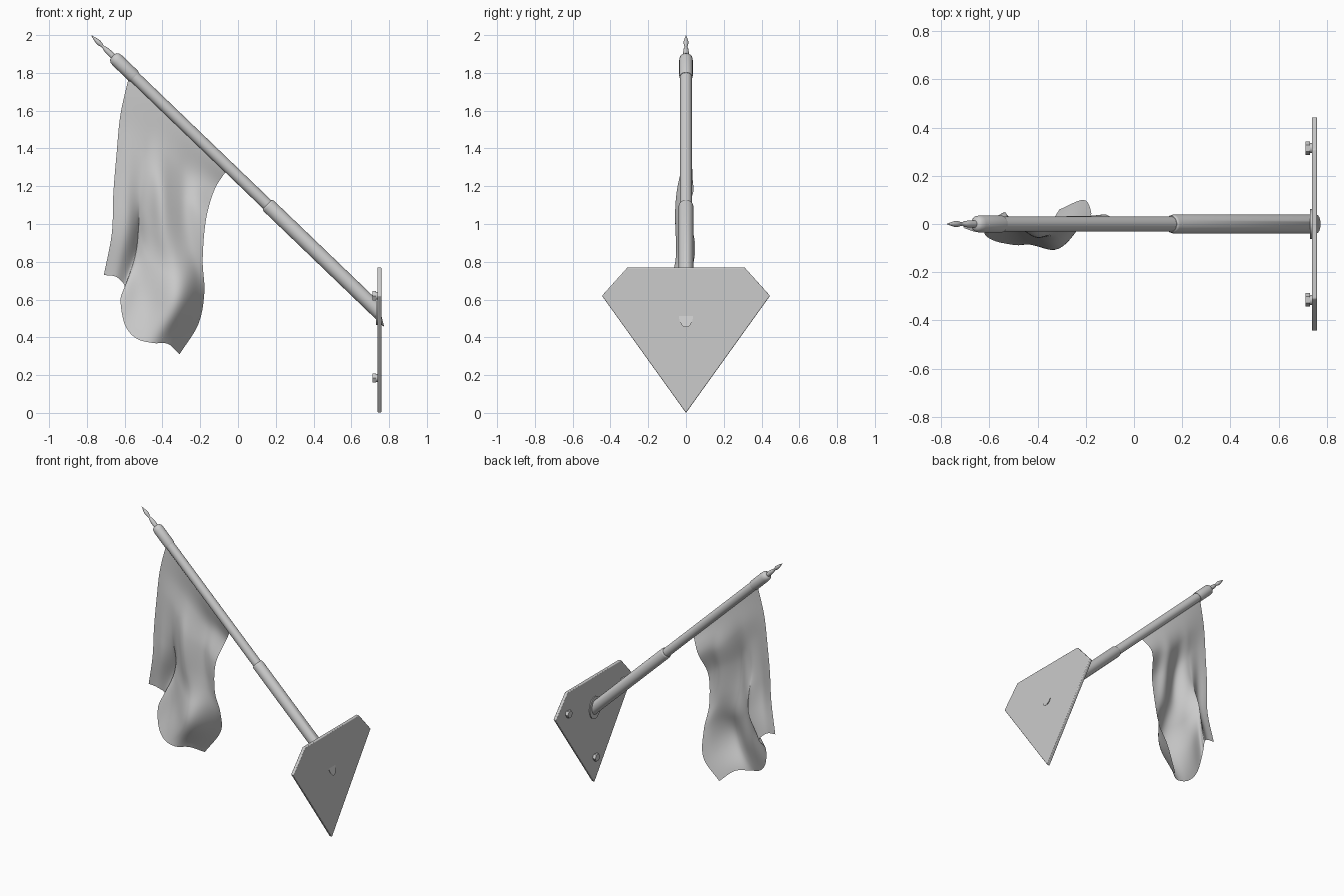
import bpy, bmesh, math
from mathutils import Vector, Matrix

if "Cube" in bpy.data.objects:
    bpy.data.objects.remove(bpy.data.objects["Cube"])

ORIGIN = Vector((0.155, 0, 1.103))              # upper end of the sleeve, on the pole axis
AXIS = Vector((-0.721, 0, 0.693)).normalized()


def make(name, bm, angle=35):
    bmesh.ops.recalc_face_normals(bm, faces=bm.faces)
    me = bpy.data.meshes.new(name)
    bm.to_mesh(me)
    bm.free()
    ob = bpy.data.objects.new(name, me)
    bpy.context.collection.objects.link(ob)
    bpy.ops.object.select_all(action='DESELECT')
    ob.select_set(True)
    bpy.context.view_layer.objects.active = ob
    bpy.ops.object.shade_smooth_by_angle(angle=math.radians(angle))
    return ob


def lathe(name, profile, oblique_start=False, n=32):
    """Revolve (distance along pole, radius) pairs around the pole axis."""
    bm = bmesh.new()
    side, up = Vector((0, 1, 0)), AXIS.cross(Vector((0, 1, 0)))
    rings = []
    for i, (t, r) in enumerate(profile):
        ring = []
        for k in range(n):
            a = 2 * math.pi * k / n
            p = ORIGIN + AXIS * t + (side * math.cos(a) + up * math.sin(a)) * r
            if oblique_start and i == 0:        # nearly vertical cut behind the plate
                cut = Vector((1, 0, 0.25))
                p += AXIS * ((0.888 - cut.dot(p)) / cut.dot(AXIS))
            ring.append(bm.verts.new(p))
        rings.append(ring)
    for a, b in zip(rings, rings[1:]):
        for k in range(n):
            bm.faces.new((a[k], a[(k + 1) % n], b[(k + 1) % n], b[k]))
    bm.faces.new(rings[0])
    bm.faces.new(rings[-1])
    return make(name, bm)


def disc_x(bm, x0, x1, y, z, r, n):
    """Cylinder lying along x."""
    m = Matrix.Translation(((x0 + x1) / 2, y, z)) @ Matrix.Rotation(math.pi / 2, 4, 'Y')
    return bmesh.ops.create_cone(bm, cap_ends=True, segments=n, radius1=r, radius2=r,
                                 depth=x1 - x0, matrix=m)['verts']


# Pole parts
lathe("sleeve", [(-0.85, 0.039), (-0.012, 0.039), (-0.004, 0.037), (0, 0.033), (0, 0.029)], True)
lathe("pole", [(-0.05, 0.031), (1.0, 0.031)])
lathe("pole_cap", [(0.975, 0.03), (0.975, 0.034), (0.985, 0.036), (1.10, 0.036),
                   (1.12, 0.033), (1.13, 0.025), (1.135, 0.012)])
lathe("finial", [(1.12, 0.015), (1.165, 0.015), (1.19, 0.012), (1.203, 0.007), (1.212, 0.008),
                 (1.228, 0.012), (1.242, 0.013), (1.262, 0.009), (1.292, 0.001)], n=20)

# Wall plate
bm = bmesh.new()
outline = [(0, 0), (0.445, 0.62), (0.31, 0.77), (-0.31, 0.77), (-0.445, 0.62)]
face = bm.faces.new([bm.verts.new((0.738, y, z)) for y, z in outline])
ext = bmesh.ops.extrude_face_region(bm, geom=[face])
bmesh.ops.translate(bm, vec=(0.022, 0, 0),
                    verts=[v for v in ext['geom'] if isinstance(v, bmesh.types.BMVert)])
plate = make("wall_plate", bm)
bev = plate.modifiers.new("bevel", 'BEVEL')
bev.width, bev.segments = 0.005, 3

# Oval flange where the sleeve meets the plate
bm = bmesh.new()
vs = disc_x(bm, 0.731, 0.742, 0, 0.545, 1, 40)
for v in vs:
    v.co.y *= 0.062
    v.co.z = 0.545 + (v.co.z - 0.545) * 0.08
make("flange", bm)

# Bolts
for i, (y, z) in enumerate([(0.315, 0.62), (-0.315, 0.62), (0, 0.185)]):
    bm = bmesh.new()
    disc_x(bm, 0.713, 0.731, y, z, 0.028, 6)
    disc_x(bm, 0.727, 0.742, y, z, 0.021, 20)
    make("bolt_%d" % (i + 1), bm)


# Flag: patch between four edge curves plus folds
def spline(pts, s):
    pts = [Vector(p) for p in pts]
    f = min(s, 0.99999) * (len(pts) - 1)
    i, t = int(f), f - int(f)
    b, c = pts[i], pts[i + 1]
    a = pts[i - 1] if i else 2 * b - c
    d = pts[i + 2] if i + 2 < len(pts) else 2 * c - b
    return 0.5 * (2 * b + (c - a) * t + (2 * a - 5 * b + 4 * c - d) * t * t
                  + (3 * b - a - 3 * c + d) * t ** 3)


top = [(-0.575, 0, 1.79), (-0.06, 0, 1.285)]
left = [(-0.575, 0, 1.79), (-0.622, -0.012, 1.58), (-0.643, -0.02, 1.37), (-0.66, -0.025, 1.16),
        (-0.668, -0.03, 0.95), (-0.71, -0.015, 0.73)]
right = [(-0.06, 0, 1.285), (-0.125, 0.04, 1.18), (-0.17, -0.015, 1.02), (-0.187, 0.0, 0.81),
         (-0.178, 0.05, 0.64), (-0.21, 0.10, 0.47), (-0.31, 0.06, 0.31)]
bottom = [(-0.71, -0.015, 0.73), (-0.645, -0.01, 0.72), (-0.60, 0.02, 0.67), (-0.622, -0.03, 0.60),
          (-0.60, -0.06, 0.47), (-0.54, -0.08, 0.395), (-0.45, -0.085, 0.37),
          (-0.37, -0.03, 0.365), (-0.31, 0.06, 0.31)]


def folds(u, v):
    def crease(center, width, v0, spread):
        return math.exp(-((u - center) / width) ** 2 - ((v - v0) / spread) ** 2)
    y = 0.06 * crease(0.66 - 0.46 * v, 0.11, 0.76, 0.22)      # deep curved valley
    y -= 0.19 * crease(0.83, 0.19, 0.82, 0.19)                # big lower belly
    y -= 0.035 * crease(0.4 + 0.5 * v, 0.11, 0.42, 0.2)       # diagonal upper ridges
    y += 0.025 * crease(0.65 + 0.45 * v, 0.09, 0.35, 0.2)
    y -= 0.03 * crease(0.12, 0.10, 0.72, 0.25)                # rounded left panel
    return y * math.sin(math.pi * u) ** 0.6 * min(1, 5 * v) * (1 - v ** 8)


N, M = 48, 64
bm = bmesh.new()
grid = []
for j in range(M + 1):
    v = j / M
    row = []
    for i in range(N + 1):
        u = i / N
        L, R, T, B = spline(left, v), spline(right, v), spline(top, u), spline(bottom, u)
        corner = ((1 - u) * (1 - v) * Vector(top[0]) + u * (1 - v) * Vector(top[1])
                  + (1 - u) * v * Vector(bottom[0]) + u * v * Vector(bottom[-1]))
        base = (1 - u) * L + u * R
        p = base + (1 - v) * T + v * B - corner
        # the depth of the hem only influences the lower part of the cloth
        p.y = base.y + v ** 3 * (B.y - (1 - u) * bottom[0][1] - u * bottom[-1][1])
        p.y += folds(min(u, 0.99999), v)
        row.append(bm.verts.new(p))
    grid.append(row)
for j in range(M):
    for i in range(N):
        bm.faces.new((grid[j][i], grid[j + 1][i], grid[j + 1][i + 1], grid[j][i + 1]))
make("flag", bm, 80)
